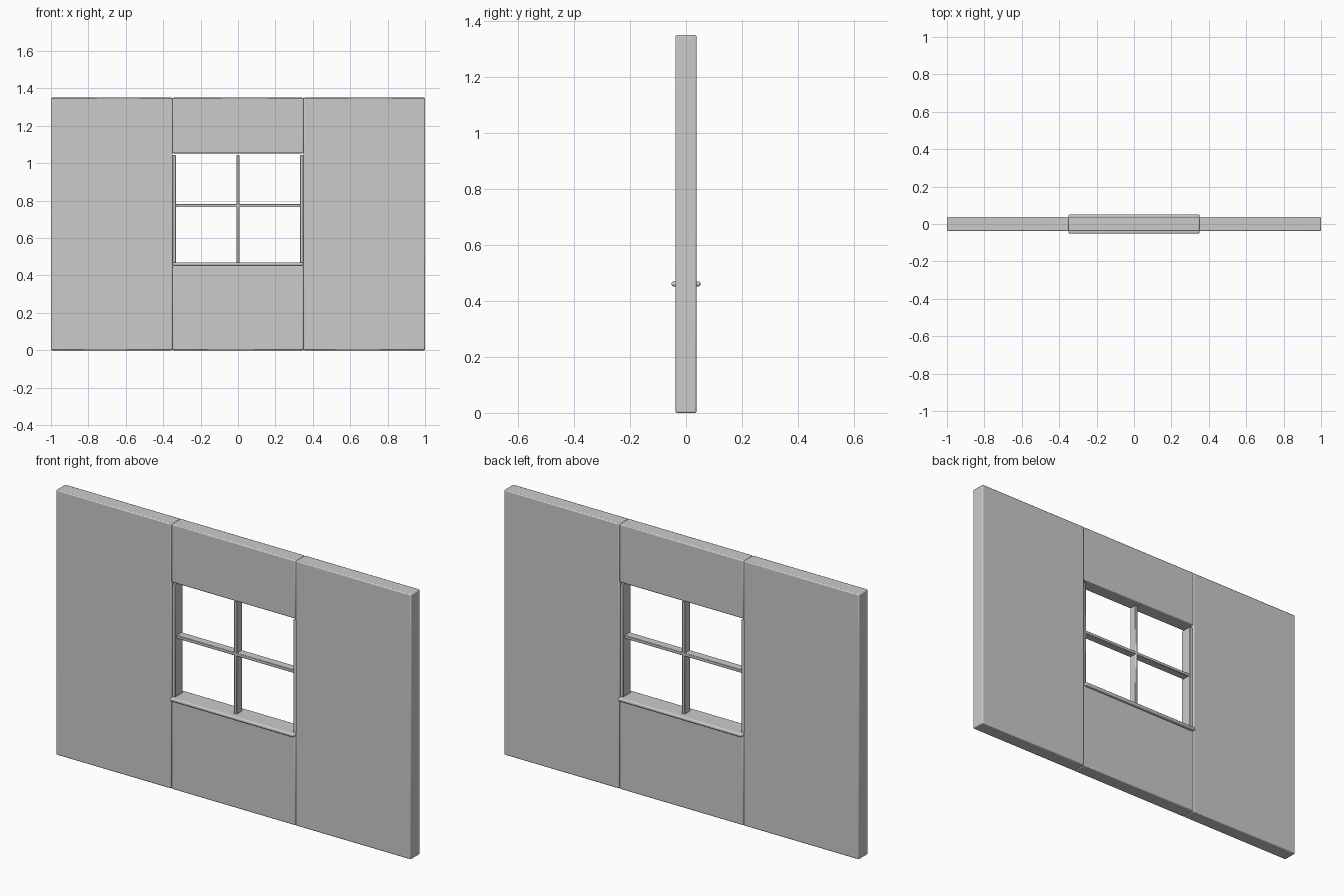
import bpy

if "Cube" in bpy.data.objects:
    bpy.data.objects.remove(bpy.data.objects["Cube"])

WALL_Y = 0.0375
HALF_OPENING = 0.35


def box(name, x, y, z, bevel=0.0, segments=1):
    """Box from (min, max) ranges, with optional softened edges."""
    size = [b - a for a, b in (x, y, z)]
    centre = [(a + b) / 2 for a, b in (x, y, z)]
    bpy.ops.mesh.primitive_cube_add(size=1, location=centre)
    obj = bpy.context.object
    obj.name = name
    obj.scale = size
    bpy.ops.object.transform_apply(location=False, rotation=False, scale=True)
    if bevel:
        mod = obj.modifiers.new("soft_edges", 'BEVEL')
        mod.width = bevel
        mod.segments = segments
        bpy.ops.object.shade_smooth_by_angle()
    return obj


wall = (-WALL_Y, WALL_Y)
opening = (-HALF_OPENING, HALF_OPENING)

# Wall panels around the opening
box("wall_left", (-1, -HALF_OPENING), wall, (0, 1.35), 0.005, 2)
box("wall_right", (HALF_OPENING, 1), wall, (0, 1.35), 0.005, 2)
box("wall_below_window", opening, wall, (0, 0.453), 0.005, 2)
box("wall_above_window", opening, wall, (1.053, 1.35), 0.005, 2)

# Projecting rounded sill
box("window_sill", opening, (-0.0515, 0.0515), (0.452, 0.47), 0.007, 3)

# Side jambs, standing slightly short of the lintel
box("jamb_left", (-0.35, -0.332), (-0.03, 0.03), (0.468, 1.043), 0.002)
box("jamb_right", (0.332, 0.35), (-0.03, 0.03), (0.468, 1.043), 0.002)

# Crossed glazing bars
box("glazing_bar_vertical", (-0.008, 0.008), (-0.021, 0.021), (0.468, 1.043), 0.002)
box("glazing_bar_horizontal", (-0.333, 0.333), (-0.021, 0.021), (0.765, 0.781), 0.002)
